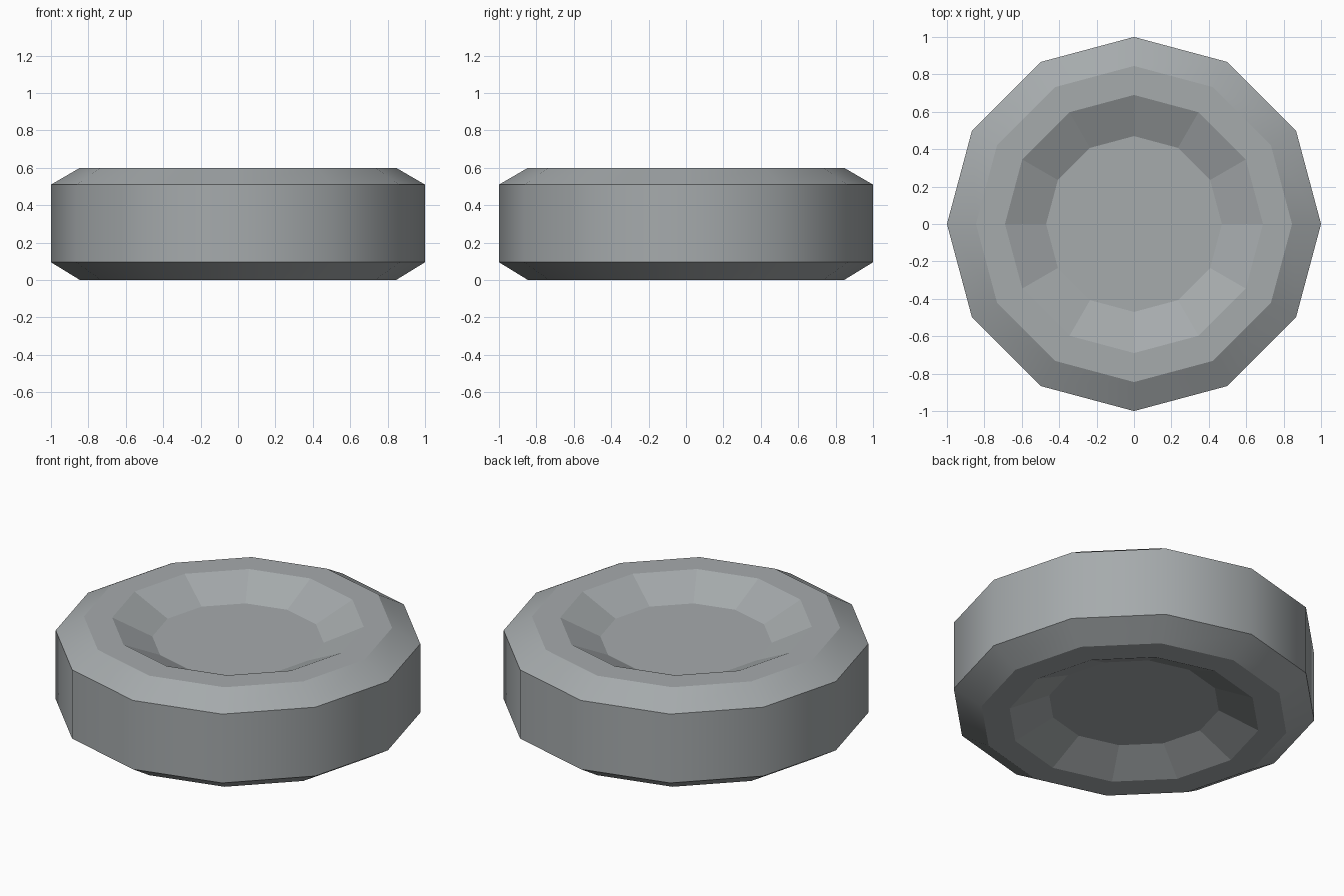
import bpy, bmesh, math

if "Cube" in bpy.data.objects:
    bpy.data.objects.remove(bpy.data.objects["Cube"])

SIDES = 12
# Closed lathe profile (radius, height), bottom dish floor to top dish floor
PROFILE = [(0.47, 0.105), (0.69, 0.0), (0.845, 0.0), (1.0, 0.095),
           (1.0, 0.51), (0.845, 0.6), (0.69, 0.6), (0.47, 0.495)]
SMOOTH_BANDS = {2, 3, 4}  # chamfers and tread shade smoothly around the rim

mat = bpy.data.materials.new("grey")
mat.diffuse_color = (0.38, 0.405, 0.415, 1)
mat.use_nodes = True
mat.node_tree.nodes["Principled BSDF"].inputs["Base Color"].default_value = mat.diffuse_color

bm = bmesh.new()
rings = [[bm.verts.new((r * math.cos(2 * math.pi * i / SIDES),
                        r * math.sin(2 * math.pi * i / SIDES), z))
          for i in range(SIDES)] for r, z in PROFILE]

# Bands between neighbouring rings
for k in range(len(rings) - 1):
    for i in range(SIDES):
        j = (i + 1) % SIDES
        f = bm.faces.new((rings[k][i], rings[k][j], rings[k + 1][j], rings[k + 1][i]))
        f.smooth = k in SMOOTH_BANDS

# Dish floors
bm.faces.new(list(reversed(rings[0])))
bm.faces.new(rings[-1])

# Keep every ring edge crisp
for ring in rings:
    for i in range(SIDES):
        bm.edges.get((ring[i], ring[(i + 1) % SIDES])).smooth = False

bmesh.ops.recalc_face_normals(bm, faces=bm.faces)
mesh = bpy.data.meshes.new("wheel")
bm.to_mesh(mesh)
bm.free()
mesh.materials.append(mat)
wheel = bpy.data.objects.new("wheel", mesh)
bpy.context.collection.objects.link(wheel)
